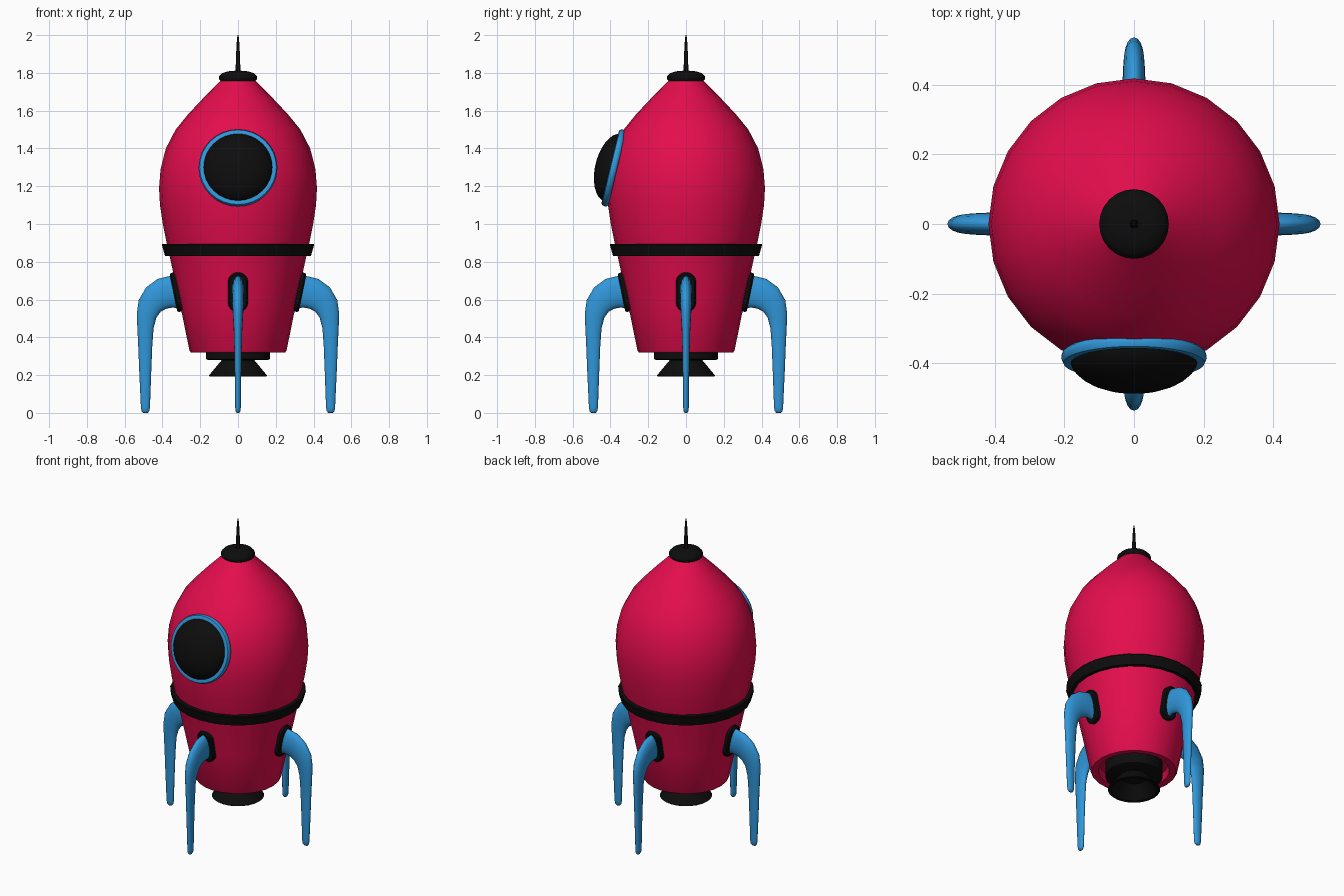
import bpy, bmesh, math
from mathutils import Matrix, Vector

if "Cube" in bpy.data.objects:
    bpy.data.objects.remove(bpy.data.objects["Cube"])


def material(name, rgb):
    m = bpy.data.materials.new(name)
    m.diffuse_color = (*rgb, 1)
    m.use_nodes = True
    m.node_tree.nodes["Principled BSDF"].inputs["Base Color"].default_value = m.diffuse_color
    return m


RED = material("crimson red", (0.78, 0.004, 0.075))
BLUE = material("sky blue", (0.03, 0.31, 0.70))
BLACK = material("black", (0.004, 0.004, 0.004))


def finish(bm, name, mat, angle=35):
    bmesh.ops.remove_doubles(bm, verts=bm.verts, dist=1e-5)
    bmesh.ops.recalc_face_normals(bm, faces=bm.faces)
    me = bpy.data.meshes.new(name)
    bm.to_mesh(me)
    bm.free()
    me.materials.append(mat)
    me.shade_smooth()
    me.set_sharp_from_angle(angle=math.radians(angle))
    ob = bpy.data.objects.new(name, me)
    bpy.context.collection.objects.link(ob)
    return ob


def skin(bm, rings, closed=False, caps=False):
    """Bridge a list of equally sized point rings with quads."""
    vs = [[bm.verts.new(p) for p in r] for r in rings]
    n = len(vs[0])
    pairs = list(zip(vs, vs[1:])) + ([(vs[-1], vs[0])] if closed else [])
    for a, b in pairs:
        for i in range(n):
            j = (i + 1) % n
            bm.faces.new((a[i], a[j], b[j], b[i]))
    if caps:
        bm.faces.new(vs[0])
        bm.faces.new(vs[-1])


def lathe(name, profile, mat, seg=24, closed=False, angle=35):
    """Turn a (radius, z) profile around z; capped unless it is a closed loop."""
    bm = bmesh.new()
    turn = [2 * math.pi * i / seg for i in range(seg)]
    rings = [[(r * math.cos(t), r * math.sin(t), z) for t in turn] for r, z in profile]
    skin(bm, rings, closed, not closed)
    return finish(bm, name, mat, angle)


def around(ob, name):
    """Place four copies of a part at quarter turns around the body."""
    base = ob.matrix_world.copy()
    for k in range(4):
        o = ob if k == 0 else bpy.data.objects.new(name, ob.data)
        if k:
            bpy.context.collection.objects.link(o)
        o.name = f"{name}_{k + 1}"
        o.matrix_world = Matrix.Rotation(k * math.pi / 2, 4, 'Z') @ base


# hull with a recessed underside
lathe("hull", [(0.20, 0.37), (0.21, 0.325), (0.25, 0.32), (0.257, 0.33), (0.31, 0.59),
               (0.362, 0.83), (0.38, 0.91), (0.398, 1.0), (0.413, 1.1), (0.418, 1.19),
               (0.410, 1.29), (0.382, 1.40), (0.33, 1.50), (0.265, 1.58), (0.185, 1.665),
               (0.13, 1.72), (0.09, 1.76)], RED)

# belt around the hull
lathe("belt", [(0.355, 0.832), (0.386, 0.830), (0.403, 0.89), (0.400, 0.895), (0.37, 0.895)],
      BLACK, closed=True)

# nose cap and antenna
lathe("nose_cap", [(0.085, 1.752), (0.1, 1.765), (0.1, 1.782), (0.085, 1.798),
                   (0.055, 1.808), (0.012, 1.812)], BLACK, angle=60)
lathe("antenna", [(0.013, 1.80), (0.011, 1.88), (0.007, 1.96), (0.003, 2.0)], BLACK, 12)

# engine plate and hollow nozzle
lathe("engine_plate", [(0.17, 0.375), (0.17, 0.285), (0.16, 0.28)], BLACK)
lathe("nozzle", [(0.088, 0.30), (0.088, 0.277), (0.155, 0.197), (0.15, 0.193),
                 (0.135, 0.197), (0.07, 0.275)], BLACK)

# porthole: rim and domed glass, tilted to follow the hull
tilt = math.radians(13.5)
place = Matrix.Translation((0, -0.384, 1.297)) @ Matrix.Rotation(math.pi / 2 - tilt, 4, 'X')
rim = lathe("window_rim", [(0.17, -0.02), (0.197, -0.02), (0.207, -0.012), (0.209, 0.002),
                           (0.203, 0.015), (0.192, 0.018), (0.175, 0.015)], BLUE, 32, angle=50)
dome = [(0.185 * math.cos(a), 0.097 * math.sin(a))
        for a in (math.radians(d) for d in (0, 12, 24, 36, 48, 60, 72, 82, 88))]
glass = lathe("window_glass", [(0.18, -0.018)] + dome, BLACK, 32, angle=60)
rim.matrix_world = glass.matrix_world = place

# legs: oval section swept along an arch (x, z, half depth, half width)
path = [(0.28, 0.635, 0.088, 0.032), (0.345, 0.643, 0.085, 0.033), (0.395, 0.632, 0.083, 0.033),
        (0.435, 0.607, 0.077, 0.032), (0.467, 0.567, 0.066, 0.030), (0.484, 0.515, 0.053, 0.027),
        (0.490, 0.45, 0.043, 0.023), (0.491, 0.35, 0.037, 0.020), (0.491, 0.20, 0.031, 0.017),
        (0.490, 0.03, 0.024, 0.015), (0.490, 0.010, 0.021, 0.013), (0.490, 0.0, 0.012, 0.007)]
bm = bmesh.new()
rings = []
for i, (x, z, d, w) in enumerate(path):
    a, b = path[max(i - 1, 0)], path[min(i + 1, len(path) - 1)]
    t = Vector((b[0] - a[0], 0, b[1] - a[1])).normalized()
    n = Vector((-t.z, 0, t.x))
    rings.append([Vector((x, 0, z)) + n * d * math.cos(u) + Vector((0, w * math.sin(u), 0))
                  for u in (2 * math.pi * k / 16 for k in range(16))])
skin(bm, rings, caps=True)
around(finish(bm, "leg", BLUE, 60), "leg")

# leg sockets: capsule plates lying on the sloping hull
bm = bmesh.new()
rings = []
for x, r in ((-0.03, 0.053), (0.012, 0.053), (0.02, 0.046)):
    ring = []
    for k in range(24):
        u = 2 * math.pi * (k + 0.5) / 24
        ring.append((x, r * math.cos(u), r * math.sin(u) + math.copysign(0.053, math.sin(u))))
    rings.append(ring)
skin(bm, rings, caps=True)
socket = finish(bm, "leg_socket", BLACK, 40)
socket.matrix_world = Matrix.Translation((0.322, 0, 0.64)) @ Matrix.Rotation(math.radians(11.5), 4, 'Y')
around(socket, "leg_socket")
